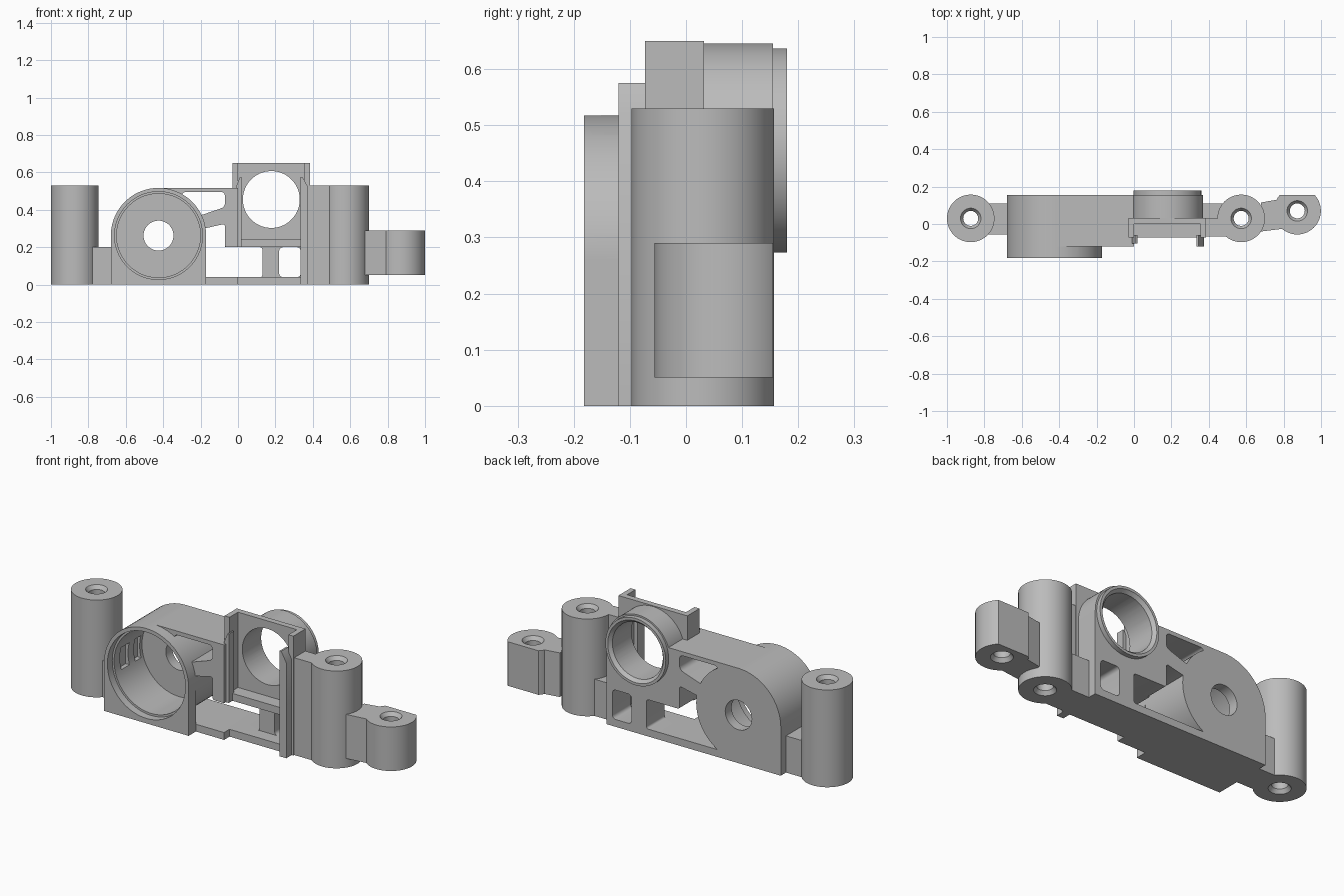
import bpy, bmesh, math
from mathutils import Matrix, Vector

if "Cube" in bpy.data.objects:
    bpy.data.objects.remove(bpy.data.objects["Cube"])

grey = bpy.data.materials.new("plain_grey")
grey.use_nodes = True
grey.diffuse_color = (0.5, 0.5, 0.5, 1)
grey.node_tree.nodes["Principled BSDF"].inputs["Base Color"].default_value = (0.5, 0.5, 0.5, 1)


def finish(name, bm):
    bmesh.ops.recalc_face_normals(bm, faces=bm.faces)
    mesh = bpy.data.meshes.new(name)
    bm.to_mesh(mesh)
    bm.free()
    mesh.materials.append(grey)
    obj = bpy.data.objects.new(name, mesh)
    bpy.context.collection.objects.link(obj)
    return obj


def prism(name, pts, lo, hi, axis="y", radius=0):
    """Outline in x-z pushed along y, or in x-y pushed along z, with optional round corners."""
    place = (lambda a, b, d: (a, d, b)) if axis == "y" else (lambda a, b, d: (a, b, d))
    bm = bmesh.new()
    face = bm.faces.new([bm.verts.new(place(a, b, lo)) for a, b in pts])
    push = Vector(place(0, 0, hi - lo))
    ext = bmesh.ops.extrude_face_region(bm, geom=[face], use_keep_orig=True)
    bmesh.ops.translate(bm, vec=push, verts=[v for v in ext["geom"] if isinstance(v, bmesh.types.BMVert)])
    bmesh.ops.recalc_face_normals(bm, faces=bm.faces)
    if radius:
        along = [e for e in bm.edges
                 if abs((e.verts[1].co - e.verts[0].co).normalized().dot(push.normalized())) > 0.99]
        bmesh.ops.bevel(bm, geom=along, offset=radius, segments=5, profile=0.5, affect='EDGES')
    return finish(name, bm)


def box(name, x0, x1, y0, y1, z0, z1, radius=0):
    return prism(name, [(x0, z0), (x1, z0), (x1, z1), (x0, z1)], y0, y1, "y", radius)


def cyl(name, a, b, r, lo, hi, axis="y", r2=None):
    """Cylinder or cone; a, b is the centre in x-z or x-y."""
    bm = bmesh.new()
    bmesh.ops.create_cone(bm, cap_ends=True, segments=72, radius1=r,
                          radius2=r if r2 is None else r2, depth=hi - lo)
    mid = (lo + hi) / 2
    if axis == "y":
        bm.transform(Matrix.Translation((a, mid, b)) @ Matrix.Rotation(-math.pi / 2, 4, 'X'))
    else:
        bm.transform(Matrix.Translation((a, b, mid)))
    return finish(name, bm)


def combine(base, parts, op):
    for part in parts:
        mod = base.modifiers.new("join", 'BOOLEAN')
        mod.operation, mod.object, mod.solver = op, part, 'EXACT'
        bpy.context.view_layer.objects.active = base
        bpy.ops.object.modifier_apply(modifier=mod.name)
        bpy.data.objects.remove(part)
    return base


def add(base, *parts):
    return combine(base, parts, 'UNION')


def cut(base, *parts):
    return combine(base, parts, 'DIFFERENCE')


def drill(post, x, y, z0, z1):
    """Through hole with a chamfered mouth at both ends."""
    cut(post, cyl("hole", x, y, 0.04, z0 - 0.05, z1 + 0.05, "z"),
        cyl("mouth", x, y, 0.04, z1 - 0.02, z1 + 0.01, "z", 0.062),
        cyl("mouth", x, y, 0.062, z0 - 0.01, z0 + 0.02, "z", 0.04))


BACK = 0.155
DX, DZ, DR = -0.425, 0.262, 0.255      # drum axis and radius
RX, RZ = 0.178, 0.455                  # ring axis


def low_window():
    return prism("window", [(-0.4, 0.04), (0.13, 0.04), (0.13, 0.2), (-0.07, 0.2),
                            (-0.07, 0.325), (-0.4, 0.25)], -0.3, 0.3, "y", 0.012)


# Drum frame: truss with windows, drum barrel and square-footed front rim
frame = box("drum_frame", DX, 0.0, -0.12, BACK, 0, 0.517)
cut(frame, low_window(),
    prism("window", [(-0.3, 0.495), (-0.07, 0.495), (-0.07, 0.415), (-0.2, 0.37), (-0.3, 0.37)],
          -0.3, 0.3, "y", 0.02))
add(frame, cyl("barrel", DX, DZ, DR, -0.182, BACK),
    box("corner", DX - DR, DX, -0.182, BACK, 0, DZ),
    box("foot", DX - 0.05, DX + DR, -0.182, -0.12, 0, DZ))
cut(frame, cyl("bore", DX, DZ, 0.224, -0.15, 0.1),
    cyl("lip", DX, DZ, 0.235, -0.3, -0.14),
    cyl("eye", DX, DZ, 0.08, 0, 0.3))
# Shallow pockets in the bore wall
cut(frame, box("pocket", DX - 0.238, DX - 0.15, -0.09, -0.02, 0.2, 0.32),
    box("pocket", DX - 0.238, DX - 0.15, 0.03, 0.08, 0.2, 0.32))

# Ring holder: rear wall, three-sided bracket, shelf and round collar
holder = box("ring_holder", -0.03, 0.37, 0.0, BACK, 0, RZ)
cut(holder, low_window(), box("window", 0.22, 0.335, -0.3, 0.3, 0.04, 0.2, 0.02))
add(holder, cyl("collar", RX, RZ, 0.191, 0.01, BACK),
    cyl("collar_rim", RX, RZ, 0.182, 0.1, 0.18),
    box("bracket_back", -0.03, 0.385, 0.0, 0.032, 0.24, 0.65),
    box("bracket_left", -0.03, 0.0, -0.073, 0.032, 0.2, 0.65),
    box("bracket_right", 0.355, 0.385, -0.073, 0.032, 0, 0.65),
    box("shelf", -0.07, 0.36, -0.073, 0.032, 0.2, 0.24),
    box("floor", -0.02, 0.36, -0.073, 0.032, 0, 0.04))
cut(holder, cyl("ring_bore", RX, RZ, 0.152, -0.2, 0.3),
    cyl("ring_chamfer", RX, RZ, 0.15, 0.16, 0.185, "y", 0.172))

# Pointed latch arms in front of the bracket
prism("right_latch", [(0.335, 0), (0.375, 0), (0.375, 0.52), (0.345, 0.575), (0.335, 0.575)],
      -0.12, -0.06)
prism("left_latch", [(-0.012, 0.2), (0.018, 0.2), (0.018, 0.575), (0.01, 0.575), (-0.012, 0.52)],
      -0.105, -0.06)

# Outer post on the right-hand side with its link
right_post = cyl("outer_post", -0.873, 0.03, 0.127, 0, 0.53, "z")
add(right_post, box("link", -0.8, -0.67, -0.055, 0.11, 0, 0.2))
drill(right_post, -0.873, 0.03, 0, 0.53)

# Tall post on the left-hand side with tall web and low rear block
left_post = cyl("tall_post", 0.573, 0.03, 0.127, 0, 0.53, "z")
add(left_post, box("web", 0.375, 0.5, -0.066, 0.03, 0, 0.53),
    box("rear_block", 0.36, 0.5, 0.0, 0.11, 0, 0.2))
drill(left_post, 0.573, 0.03, 0, 0.53)

# Short end post with flat back and side arm
end_post = cyl("end_post", 0.873, 0.07, 0.126, 0.05, 0.29, "z")
add(end_post, prism("arm", [(0.68, -0.04), (0.8, -0.025), (0.873, 0.0), (0.873, 0.15),
                            (0.79, BACK), (0.765, 0.13), (0.68, 0.115)], 0.05, 0.29, "z"))
cut(end_post, box("trim", 0.7, 1.1, BACK, 0.3, 0, 0.4))
drill(end_post, 0.873, 0.07, 0.05, 0.29)

# Smooth the round walls, keep edges sharp
for obj in bpy.context.scene.objects:
    obj.select_set(obj.type == 'MESH')
bpy.context.view_layer.objects.active = frame
bpy.ops.object.shade_smooth_by_angle(angle=math.radians(30))
